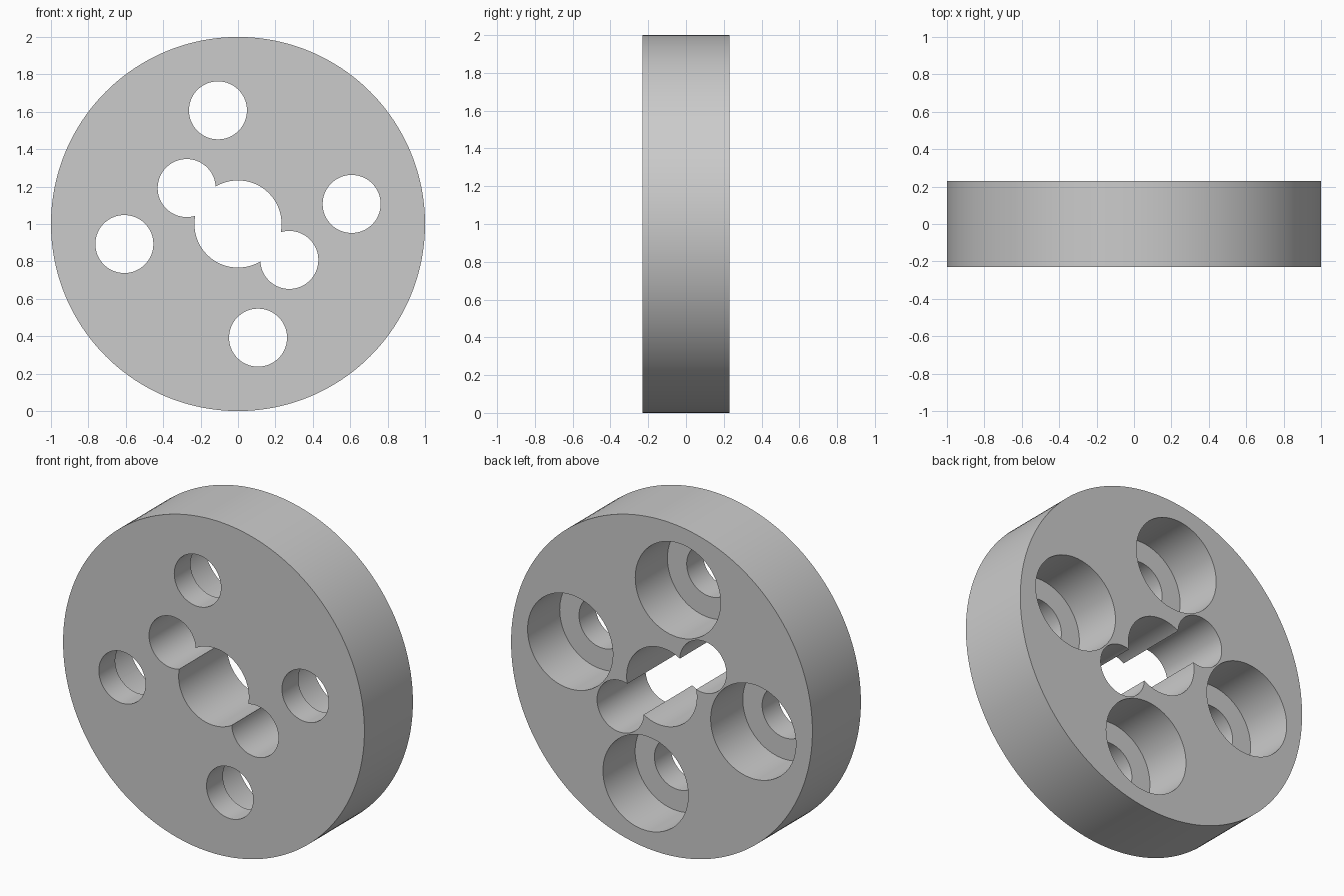
import bpy
from math import cos, sin, pi, radians

cube = bpy.data.objects.get("Cube")
if cube:
    bpy.data.objects.remove(cube, do_unlink=True)

HALF = 0.23          # half of the disc thickness
STEP_Y = -0.075      # floor of the counterbores

grey = bpy.data.materials.new("plain grey")
grey.use_nodes = True
colour = (0.6, 0.6, 0.6, 1)
grey.diffuse_color = colour
grey.node_tree.nodes["Principled BSDF"].inputs["Base Color"].default_value = colour


def cylinder(name, radius, y0, y1, dist=0, angle=0, sides=96):
    """Cylinder along y, placed at a polar position on the disc face."""
    a = radians(angle)
    bpy.ops.mesh.primitive_cylinder_add(
        vertices=sides, radius=radius, depth=y1 - y0,
        location=(dist * cos(a), (y0 + y1) / 2, 1 + dist * sin(a)),
        rotation=(pi / 2, 0, 0))
    obj = bpy.context.object
    obj.name = name
    obj.data.materials.append(grey)
    return obj


# Main disc
disc = cylinder("wheel_disc", 1, -HALF, HALF, sides=192)

# Central bore with a smaller hole on either side
cutters = [cylinder("bore_cutter", 0.233, -1, 1)]
for angle in (145, 325):
    cutters.append(cylinder("side_hole_cutter", 0.155, -1, 1, 0.335, angle))

# Four bolt holes, counterbored from the back
for angle in (10, 100, 190, 280):
    cutters.append(cylinder("bolt_hole_cutter", 0.155, -1, 1, 0.617, angle))
    cutters.append(cylinder("counterbore_cutter", 0.283, STEP_Y, 1, 0.617, angle))

for cutter in cutters:
    cutter.hide_render = True
    mod = disc.modifiers.new(cutter.name, "BOOLEAN")
    mod.operation = "DIFFERENCE"
    mod.solver = "EXACT"
    mod.object = cutter

# Apply the cuts and discard the cutters
bpy.ops.object.select_all(action="DESELECT")
disc.select_set(True)
bpy.context.view_layer.objects.active = disc
for mod in list(disc.modifiers):
    bpy.ops.object.modifier_apply(modifier=mod.name)
for cutter in cutters:
    bpy.data.objects.remove(cutter, do_unlink=True)

bpy.ops.object.shade_smooth_by_angle(angle=radians(30))
